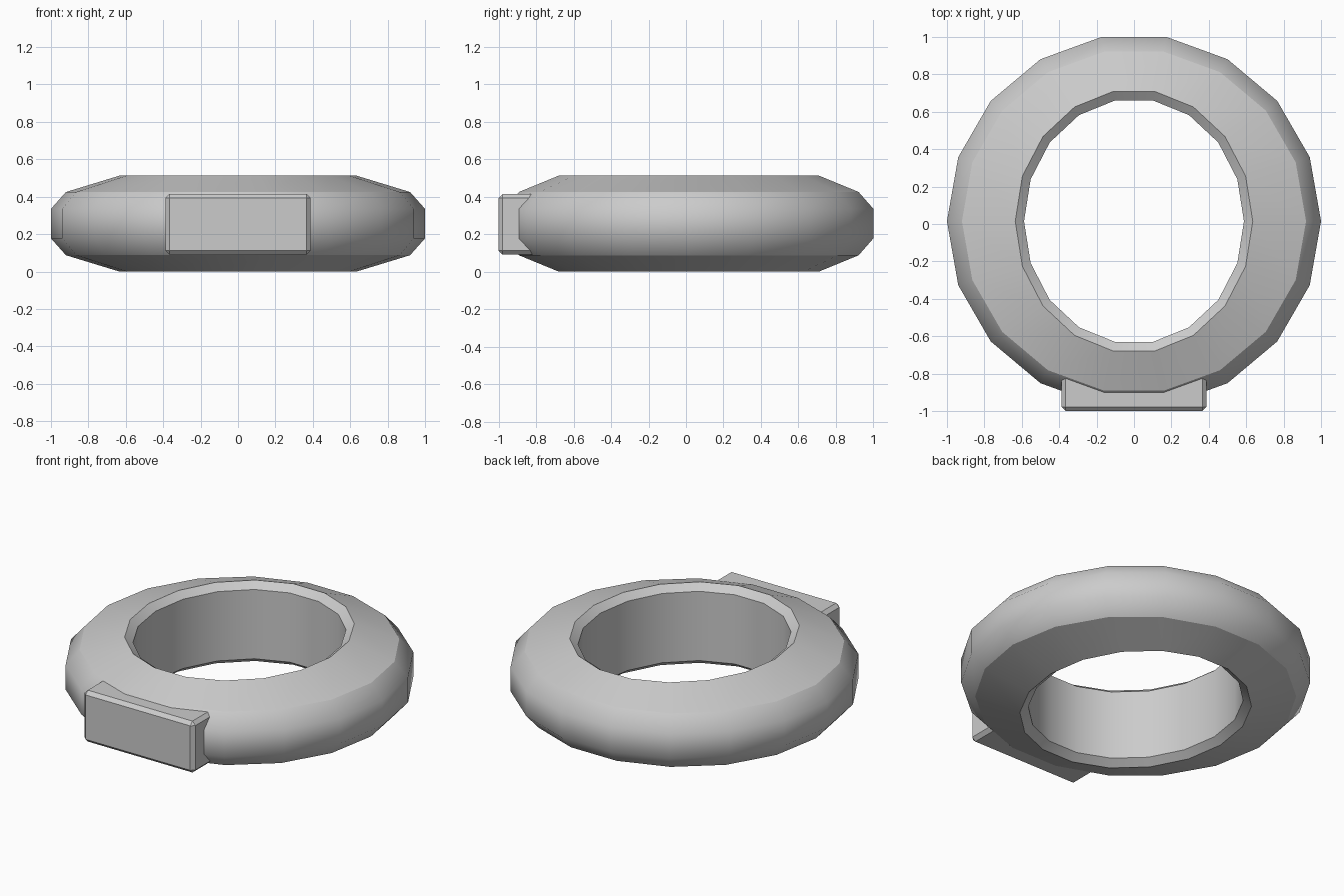
import bpy, bmesh, math

if "Cube" in bpy.data.objects:
    bpy.data.objects.remove(bpy.data.objects["Cube"])

SIDES = 18
CY = 0.015  # ring centre in y

# Ring cross-section as (x radius, y radius, z, sharp edge loop), round the tube
half = [
    (1.0, 1.0, 0.335, False),
    (0.92, 0.92, 0.425, True),
    (0.635, 0.705, 0.512, True),
    (0.588, 0.655, 0.475, True),
]
profile = half + [(a, b, 0.512 - z, s) for a, b, z, s in reversed(half)]


def finish(name, bm):
    bmesh.ops.recalc_face_normals(bm, faces=bm.faces)
    mesh = bpy.data.meshes.new(name)
    bm.to_mesh(mesh)
    bm.free()
    obj = bpy.data.objects.new(name, mesh)
    bpy.context.collection.objects.link(obj)
    return obj


# Ring with a round outside and a slightly oval hole
bm = bmesh.new()
loops = []
for rx, ry, z, sharp in profile:
    loops.append([bm.verts.new((rx * math.cos(t), CY + ry * math.sin(t), z))
                  for t in (2 * math.pi * i / SIDES for i in range(SIDES))])
for k, a in enumerate(loops):
    b = loops[(k + 1) % len(loops)]
    for i in range(SIDES):
        j = (i + 1) % SIDES
        bm.faces.new((a[i], a[j], b[j], b[i])).smooth = True
for loop, (_, _, _, sharp) in zip(loops, profile):
    for i in range(SIDES):
        bm.edges.get((loop[i], loop[(i + 1) % SIDES])).smooth = not sharp
finish("ring", bm)

# Chamfered plate set into the front of the ring
x, y0, y1, z0, z1 = 0.388, -1.0, -0.76, 0.09, 0.415
bm = bmesh.new()
bmesh.ops.create_cube(bm, size=1)
for v in bm.verts:
    v.co.x *= 2 * x
    v.co.y = y0 if v.co.y < 0 else y1
    v.co.z = z0 if v.co.z < 0 else z1
bmesh.ops.bevel(bm, geom=bm.edges[:], offset=0.022, segments=1, affect='EDGES')
finish("front_plate", bm)
